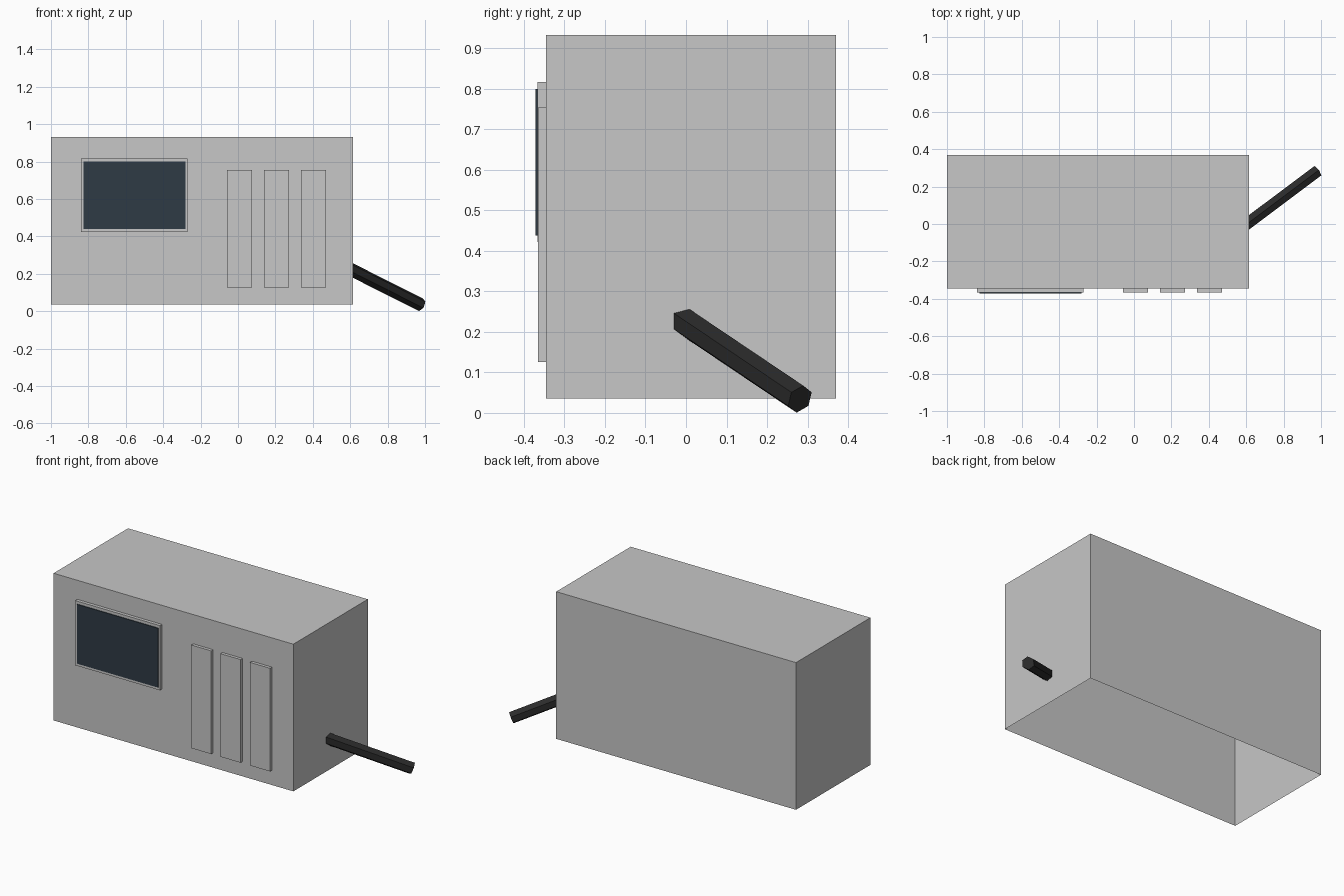
import bpy, bmesh, math
from mathutils import Vector

if "Cube" in bpy.data.objects:
    bpy.data.objects.remove(bpy.data.objects["Cube"])


def material(name, color):
    m = bpy.data.materials.new(name)
    m.diffuse_color = (*color, 1)
    m.use_nodes = True
    m.node_tree.nodes["Principled BSDF"].inputs["Base Color"].default_value = m.diffuse_color
    return m


GREY = material("light grey", (0.57, 0.57, 0.57))
GLASS = material("dark blue glass", (0.028, 0.043, 0.060))
BLACK = material("black rubber", (0.024, 0.024, 0.024))


def finish(bm, name, mat):
    bmesh.ops.recalc_face_normals(bm, faces=bm.faces)
    mesh = bpy.data.meshes.new(name)
    bm.to_mesh(mesh)
    bm.free()
    mesh.materials.append(mat)
    obj = bpy.data.objects.new(name, mesh)
    bpy.context.collection.objects.link(obj)
    return obj


def box(name, x, y, z, mat, open_bottom=False):
    bm = bmesh.new()
    bmesh.ops.create_cube(bm, size=1)
    for v in bm.verts:
        v.co = [lo + (c + 0.5) * (hi - lo) for c, (lo, hi) in zip(v.co, (x, y, z))]
    bmesh.ops.recalc_face_normals(bm, faces=bm.faces)
    if open_bottom:
        bm.normal_update()
        low = [f for f in bm.faces if f.normal.z < -0.5]
        bmesh.ops.delete(bm, geom=low, context='FACES_ONLY')
    return finish(bm, name, mat)


def rod(name, start, end, radius, sides, mat):
    # prism between two points, one corner pointing straight down
    start, end = Vector(start), Vector(end)
    d = (end - start).normalized()
    u = Vector((0, 0, -1))
    u = (u - d * u.dot(d)).normalized()
    v = d.cross(u)
    bm = bmesh.new()
    angles = [2 * math.pi * i / sides for i in range(sides)]
    rings = [[bm.verts.new(p + radius * (u * math.cos(a) + v * math.sin(a)))
              for a in angles] for p in (start, end)]
    for ring in rings:
        bm.faces.new(ring)
    for i in range(sides):
        j = (i + 1) % sides
        bm.faces.new((rings[0][i], rings[0][j], rings[1][j], rings[1][i]))
    return finish(bm, name, mat)


# casing, open underneath
FRONT = -0.346
box("casing", (-1.0, 0.615), (FRONT, 0.37), (0.036, 0.932), GREY, open_bottom=True)

# window frame and glass
box("window_frame", (-0.84, -0.27), (-0.366, FRONT), (0.422, 0.816), GREY)
box("window_glass", (-0.825, -0.28), (-0.371, -0.366), (0.438, 0.799), GLASS)

# three raised front panels
for i in range(3):
    x = -0.06 + 0.198 * i
    box(f"front_panel_{i + 1}", (x, x + 0.135), (-0.365, FRONT), (0.126, 0.754), GREY)

# hexagonal cable stub out of the right side
rod("cable", (0.591, -0.009, 0.229), (0.978, 0.281, 0.034), 0.036, 6, BLACK)
